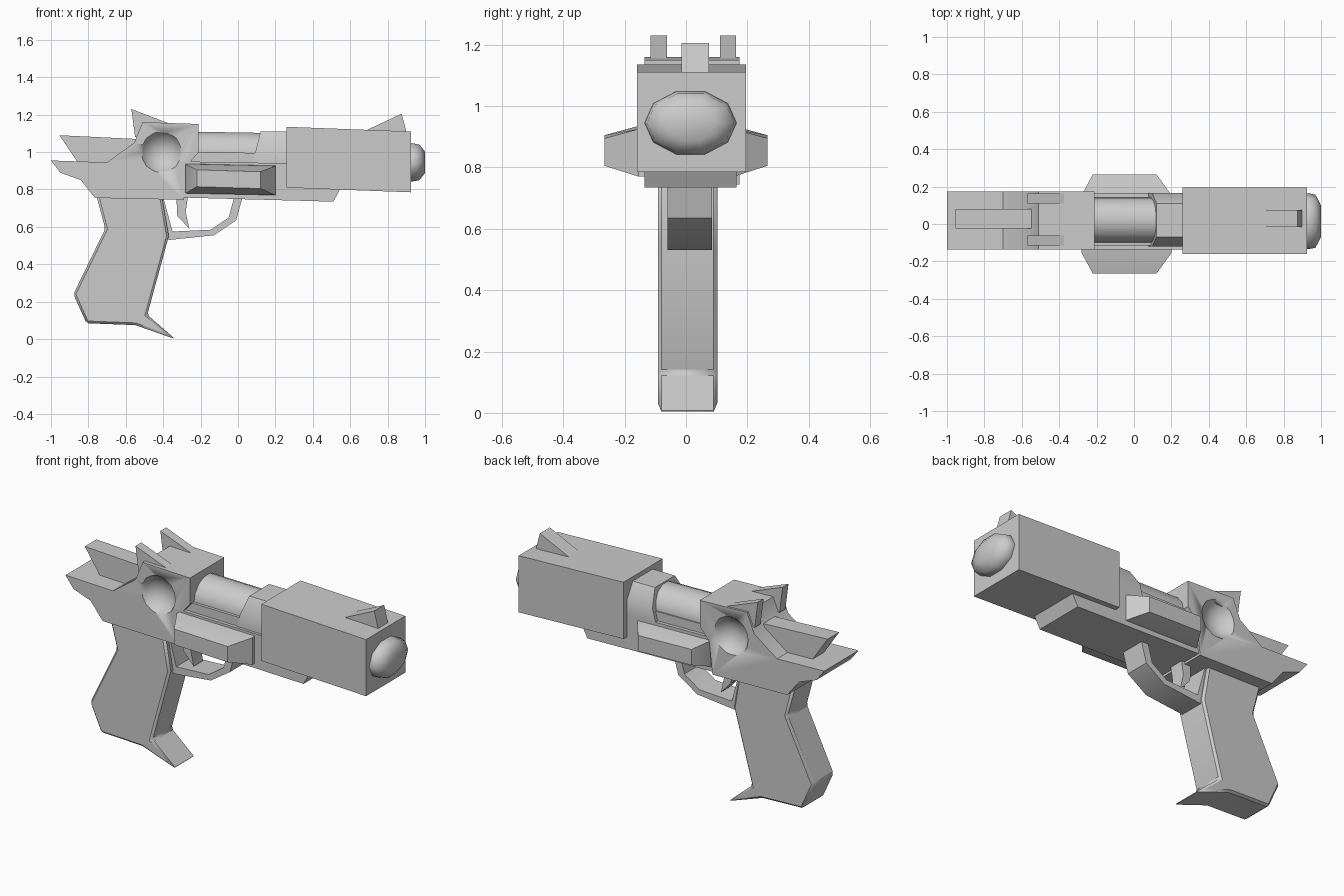
import bpy, bmesh, math

if "Cube" in bpy.data.objects:
    bpy.data.objects.remove(bpy.data.objects["Cube"])


def finish(name, bm, angle=35):
    bmesh.ops.recalc_face_normals(bm, faces=bm.faces)
    me = bpy.data.meshes.new(name)
    bm.to_mesh(me)
    bm.free()
    me.shade_smooth()
    me.set_sharp_from_angle(angle=math.radians(angle))
    ob = bpy.data.objects.new(name, me)
    bpy.context.collection.objects.link(ob)
    return ob


def loft(name, rings, angle=35):
    """Skin a list of equal-length point rings and cap both ends."""
    bm = bmesh.new()
    vs = [[bm.verts.new(p) for p in r] for r in rings]
    n = len(vs[0])
    for a, b in zip(vs, vs[1:]):
        for i in range(n):
            j = (i + 1) % n
            bm.faces.new((a[i], a[j], b[j], b[i]))
    bm.faces.new(vs[0])
    bm.faces.new(vs[-1])
    return finish(name, bm, angle)


def prism(name, pts, y0, y1):
    """Extrude a side profile (x, z) across y."""
    return loft(name, [[(x, y, z) for x, z in pts] for y in (y0, y1)])


def tube(name, sections, cy, sides, angle=35):
    """Elliptical rings along x: (x, centre z, y radius, z radius)."""
    rings = []
    for x, cz, ry, rz in sections:
        rings.append([(x, cy + ry * math.cos(t), cz + rz * math.sin(t))
                      for t in (2 * math.pi * i / sides for i in range(sides))])
    return loft(name, rings, angle)


def bevel(ob, width, segments=1):
    m = ob.modifiers.new("bevel", 'BEVEL')
    m.width, m.segments, m.limit_method = width, segments, 'ANGLE'


# Barrel shroud and muzzle
prism("barrel_shroud", [(0.26, 0.81), (0.925, 0.785), (0.925, 1.11), (0.26, 1.135)], -0.16, 0.195)
tube("muzzle", [(0.90, 0.945, 0.14, 0.10), (0.93, 0.945, 0.15, 0.108),
                (0.97, 0.945, 0.142, 0.10), (1.0, 0.945, 0.085, 0.06)], 0.015, 10, 50)

# Front sight
prism("front_sight", [(0.65, 1.10), (0.875, 1.205), (0.905, 1.09)], -0.015, 0.075)

# Inner barrel and the collar where it enters the shroud
tube("inner_barrel", [(-0.3, 0.995, 0.12, 0.118), (0.28, 0.985, 0.12, 0.118)], 0.02, 14)
prof = [(-0.12, 0.94), (-0.12, 1.02), (-0.07, 1.11), (0.11, 1.11), (0.165, 1.02), (0.165, 0.94)]
loft("barrel_collar", [[(0.09 + (z - 0.99) * 0.25, y, z) for y, z in prof],
                       [(0.28, y, z) for y, z in prof]])

# Frame under the barrel
prism("frame", [(-0.3, 0.77), (0.28, 0.77), (0.28, 0.94), (-0.3, 0.95)], -0.135, 0.165)
prism("frame_ledge", [(-0.3, 0.93), (0.28, 0.92), (0.17, 0.995), (-0.3, 1.0)], -0.115, 0.145)
prism("under_rail", [(-0.3, 0.757), (0.51, 0.735), (0.55, 0.81), (-0.3, 0.81)], -0.135, 0.165)

# Tapered side fins
for side, label in ((-1, "right"), (1, "left")):
    def ring(x0, x1, z0, z1, y):
        return [(x0, side * y, z0), (x1, side * y, z0 - 0.01),
                (x1, side * y, z1 - 0.01), (x0, side * y, z1)]
    loft("side_fin_" + label, [ring(-0.28, 0.2, 0.78, 0.94, 0.11),
                               ring(-0.28, 0.2, 0.78, 0.935, 0.155),
                               ring(-0.22, 0.12, 0.815, 0.905, 0.265)])

# Receiver with flared tail and a round dimple on each side
receiver = prism("receiver", [(-0.21, 1.15), (-0.51, 1.16), (-0.555, 1.05), (-0.70, 0.945),
                              (-1.0, 0.955), (-0.95, 0.89), (-0.84, 0.85), (-0.765, 0.755),
                              (-0.29, 0.745), (-0.27, 0.93), (-0.21, 1.0)], -0.135, 0.175)
for y, label in ((-0.195, "right"), (0.235, "left")):
    bm = bmesh.new()
    bmesh.ops.create_uvsphere(bm, u_segments=14, v_segments=10, radius=0.125)
    bmesh.ops.translate(bm, verts=bm.verts, vec=(-0.41, y, 1.0))
    cutter = finish("dimple_cutter_" + label, bm)
    cutter.hide_render = True
    cutter.hide_set(True)
    cut = receiver.modifiers.new("dimple", 'BOOLEAN')
    cut.operation, cut.object, cut.solver = 'DIFFERENCE', cutter, 'EXACT'

# Hammer and rear sights
prism("hammer", [(-0.955, 1.09), (-0.54, 1.07), (-0.54, 0.92), (-0.84, 0.92)], -0.025, 0.08)
for y, label in ((-0.115, "right"), (0.11, "left")):
    prism("rear_sight_" + label, [(-0.57, 1.23), (-0.36, 1.15), (-0.38, 1.10), (-0.55, 1.08)],
          y, y + 0.053)

# Grip with a forward spur at the heel
grip = prism("grip", [(-0.76, 0.78), (-0.71, 0.59), (-0.88, 0.24), (-0.81, 0.085),
                      (-0.55, 0.075), (-0.335, 0.0), (-0.485, 0.13), (-0.37, 0.55),
                      (-0.41, 0.78)], -0.092, 0.102)
bevel(grip, 0.012)

# Trigger and trigger guard
prism("trigger", [(-0.33, 0.78), (-0.325, 0.66), (-0.26, 0.59), (-0.28, 0.68), (-0.265, 0.78)],
      -0.03, 0.055)
prism("trigger_guard", [(-0.43, 0.76), (-0.37, 0.53), (-0.13, 0.555), (-0.01, 0.635), (0.03, 0.78),
                        (-0.015, 0.78), (-0.05, 0.65), (-0.145, 0.585), (-0.35, 0.575),
                        (-0.40, 0.76)], -0.06, 0.085)
